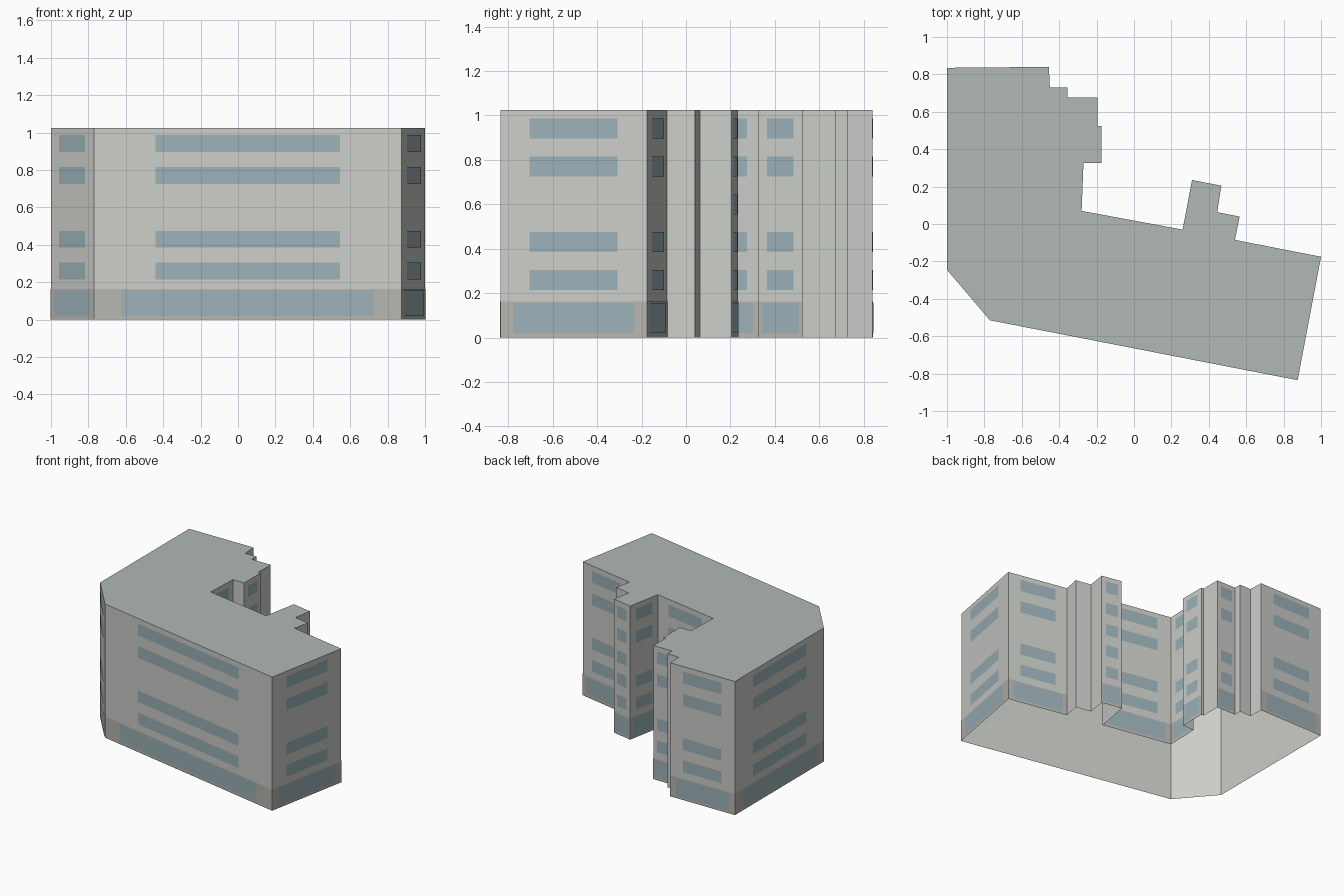
import bpy
from mathutils import Vector

if "Cube" in bpy.data.objects:
    bpy.data.objects.remove(bpy.data.objects["Cube"])

HEIGHT, BAND = 1.025, 0.163

# Footprint, counter-clockwise from the left end of the chamfered corner
PLAN = [(-1, -.245), (-.77, -.515), (.875, -.835), (1, -.175), (.54, -.085),
        (.565, .04), (.445, .063), (.467, .205), (.31, .235), (.26, -.03),
        (-.28, .07), (-.27, .325), (-.175, .325), (-.175, .525), (-.195, .525),
        (-.195, .675), (-.355, .675), (-.355, .73), (-.45, .73), (-.455, .84),
        (-1, .835)]
FLOORS = [.26, .43, .77, .942]      # window centre heights
WINDOW_H = .09


def material(name, rgb):
    m = bpy.data.materials.new(name)
    m.diffuse_color = (*rgb, 1)
    m.use_nodes = True
    m.node_tree.nodes["Principled BSDF"].inputs["Base Color"].default_value = m.diffuse_color
    return m


WALL = material("wall_grey", (.60, .61, .58))
ROOF = material("roof_grey", (.44, .48, .46))
BASE = material("base_grey", (.47, .46, .43))
GLASS = material("glass_blue", (.33, .44, .48))


def make(name, verts, faces, mat):
    me = bpy.data.meshes.new(name)
    me.from_pydata(verts, [], faces)
    me.materials.append(mat)
    ob = bpy.data.objects.new(name, me)
    bpy.context.collection.objects.link(ob)
    return ob


def panels(name, mat, specs):
    """Flat wall panels; each spec is (wall, width fraction, z0, z1, offset)."""
    verts, faces = [], []
    for (a, b), frac, z0, z1, off in specs:
        d = b - a
        out = Vector((d.y, -d.x)).normalized() * off
        p = a + d * (1 - frac) / 2 + out
        q = b - d * (1 - frac) / 2 + out
        k = len(verts)
        verts += [(*p, z0), (*q, z0), (*q, z1), (*p, z1)]
        faces.append((k, k + 1, k + 2, k + 3))
    return make(name, verts, faces, mat)


n = len(PLAN)
pts = [Vector(p) for p in PLAN]
walls = [(pts[i], pts[(i + 1) % n]) for i in range(n)]

# Outer walls (open underneath) and flat roof
panels("walls", WALL, [(w, 1, 0, HEIGHT, 0) for w in walls])
make("roof", [(*p, HEIGHT) for p in PLAN], [tuple(range(n))], ROOF)

# Only walls that are long enough carry a base band, shopfront and windows
glazed = [w for w in walls if (w[1] - w[0]).length > .152]
panels("base_band", BASE, [(w, 1, 0, BAND, .002) for w in glazed])
panels("shopfronts", GLASS, [(w, .82, .02, .155, .004) for w in glazed])
panels("windows", GLASS, [(w, .6, z - WINDOW_H / 2, z + WINDOW_H / 2, .003)
                          for w in glazed for z in FLOORS])

# Extra middle-storey window on the rear projection
panels("projection_window", GLASS, [((pts[7], pts[8]), .6, .555, .645, .003)])
